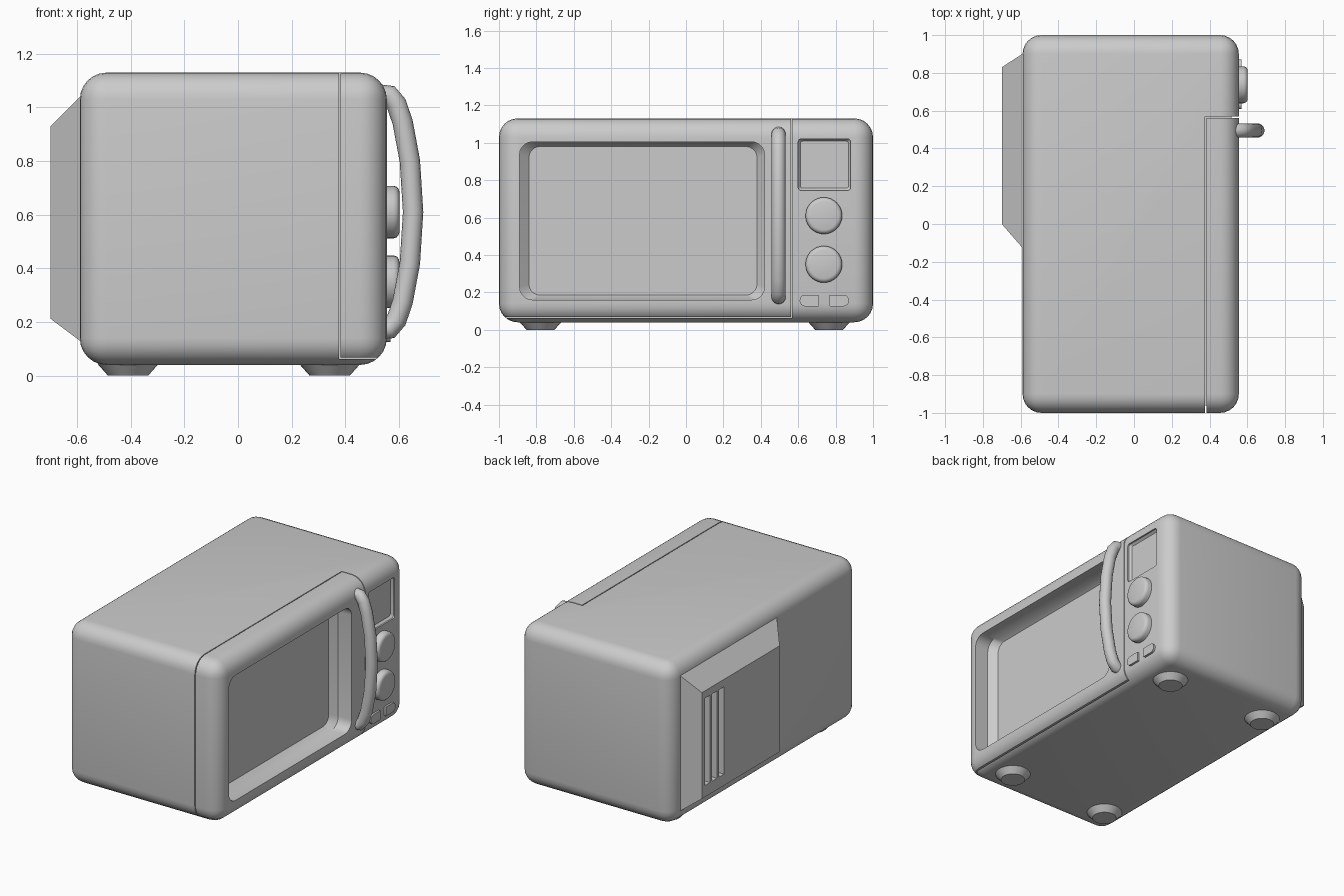
import bpy, bmesh, math
from mathutils import Vector

if "Cube" in bpy.data.objects:
    bpy.data.objects.remove(bpy.data.objects["Cube"])


def make(name, bm):
    bmesh.ops.recalc_face_normals(bm, faces=bm.faces)
    me = bpy.data.meshes.new(name)
    bm.to_mesh(me)
    bm.free()
    ob = bpy.data.objects.new(name, me)
    bpy.context.collection.objects.link(ob)
    return ob


def smooth(ob, angle=35):
    bpy.ops.object.select_all(action='DESELECT')
    ob.select_set(True)
    bpy.context.view_layer.objects.active = ob
    bpy.ops.object.shade_smooth_by_angle(angle=math.radians(angle))


def loft(name, rings):
    """Skin equal-length rings and cap both ends."""
    bm = bmesh.new()
    rows = [[bm.verts.new(p) for p in r] for r in rings]
    n = len(rows[0])
    for a, b in zip(rows, rows[1:]):
        for i in range(n):
            j = (i + 1) % n
            bm.faces.new((a[i], a[j], b[j], b[i]))
    bm.faces.new(rows[0])
    bm.faces.new(rows[-1])
    return make(name, bm)


def rrect(x, y0, y1, z0, z1, r0=0, r1=None, n=4):
    """Rounded rectangle in the YZ plane; r0 = low-y corners, r1 = high-y corners."""
    r1 = r0 if r1 is None else r1
    pts = []
    for cy, cz, r, a in ((y1 - r1, z1 - r1, r1, 0), (y0 + r0, z1 - r0, r0, 90),
                         (y0 + r0, z0 + r0, r0, 180), (y1 - r1, z0 + r1, r1, 270)):
        for i in range(n + 1 if r > 0 else 1):
            t = math.radians(a + 90 * i / n)
            pts.append((x, cy + r * math.cos(t), cz + r * math.sin(t)))
    return pts


def circle(x, y, z, r, n=32):
    return [(x, y + r * math.cos(2 * math.pi * i / n), z + r * math.sin(2 * math.pi * i / n))
            for i in range(n)]


def box(name, x0, x1, y0, y1, z0, z1):
    return loft(name, [rrect(x0, y0, y1, z0, z1), rrect(x1, y0, y1, z0, z1)])


def boolean(ob, cutter, op='DIFFERENCE'):
    cutter.hide_render = True
    m = ob.modifiers.new("cut", 'BOOLEAN')
    m.operation, m.object, m.solver = op, cutter, 'EXACT'
    bpy.context.view_layer.objects.active = ob
    bpy.ops.object.modifier_apply(modifier=m.name)
    bpy.data.objects.remove(cutter)


def shell(name):
    """Rounded outer case, shared by the body and the door."""
    ob = box(name, -0.59, 0.555, -1, 1, 0.04, 1.13)
    b = ob.modifiers.new("round", 'BEVEL')
    b.width, b.segments = 0.1, 6
    bpy.context.view_layer.objects.active = ob
    bpy.ops.object.modifier_apply(modifier=b.name)
    return ob


# Case, with the door corner removed and a recessed display
body = shell("case")
boolean(body, box("door_space", 0.377, 0.7, -1.2, 0.568, 0.062, 1.3))
boolean(body, loft("display_cut", [rrect(0.6, 0.6, 0.88, 0.745, 1.02, 0.015),
                                   rrect(0.545, 0.6, 0.88, 0.745, 1.02, 0.015),
                                   rrect(0.53, 0.612, 0.868, 0.757, 1.008, 0.01)]))
smooth(body)

# Door with deep window recess
door = shell("door")
boolean(door, box("door_keep", 0.383, 0.7, -1.2, 0.562, 0.068, 1.3), 'INTERSECT')
boolean(door, loft("window_cut", [rrect(0.6, -0.89, 0.42, 0.16, 1.005, 0.07, n=5),
                                  rrect(0.455, -0.89, 0.42, 0.16, 1.005, 0.07, n=5),
                                  rrect(0.412, -0.84, 0.38, 0.185, 0.98, 0.06, n=5)]))
smooth(door, 32)

# Arched door handle: a round tube swept along a symmetric path
half = [(0.53, 0.438), (0.565, 0.436), (0.59, 0.405), (0.614, 0.335), (0.641, 0.19)]
path = [Vector((x, 0.495, 0.61 + z)) for x, z in half] + [Vector((0.653, 0.495, 0.61))]
path += [Vector((x, 0.495, 0.61 - z)) for x, z in reversed(half)]
rings = []
for i, p in enumerate(path):
    t = (path[min(i + 1, len(path) - 1)] - path[max(i - 1, 0)]).normalized()
    side = Vector((0, 1, 0))
    out = t.cross(side)
    rings.append([p + 0.038 * (side * math.cos(a) + out * math.sin(a))
                  for a in (2 * math.pi * k / 16 for k in range(16))])
smooth(loft("door_handle", rings), 60)

# Two dials
for name, z in (("upper_dial", 0.61), ("lower_dial", 0.35)):
    prof = [(0.545, 0.098), (0.58, 0.098), (0.592, 0.094), (0.599, 0.086), (0.602, 0.076)]
    smooth(loft(name, [circle(x, 0.737, z, r) for x, r in prof]), 40)

# Two small buttons, rounded on their outer ends
for name, y0, y1, ra, rb in (("left_button", 0.608, 0.71, 0.028, 0.004),
                             ("right_button", 0.768, 0.87, 0.004, 0.028)):
    smooth(loft(name, [rrect(x, y0, y1, 0.125, 0.187, ra, rb) for x in (0.54, 0.568)]))

# Tapered rear housing with three vent slots
vent = loft("side_housing", [rrect(-0.57, -0.15, 0.914, 0.115, 1.06),
                             rrect(-0.7, 0, 0.83, 0.213, 0.93)])
for i in range(3):
    y = 0.795 - 0.074 * i
    boolean(vent, box("slot_cut", -0.8, -0.66, y - 0.052, y, 0.29, 0.88))

# Four tapered feet
for fx, xn in ((-0.41, "back"), (0.342, "front")):
    for fy, yn in ((-0.778, "left"), (0.765, "right")):
        bm = bmesh.new()
        bmesh.ops.create_cone(bm, cap_ends=True, segments=24, radius1=0.075,
                              radius2=0.115, depth=0.045)
        foot = make(f"{xn}_{yn}_foot", bm)
        foot.location = (fx, fy, 0.0225)
        smooth(foot)
